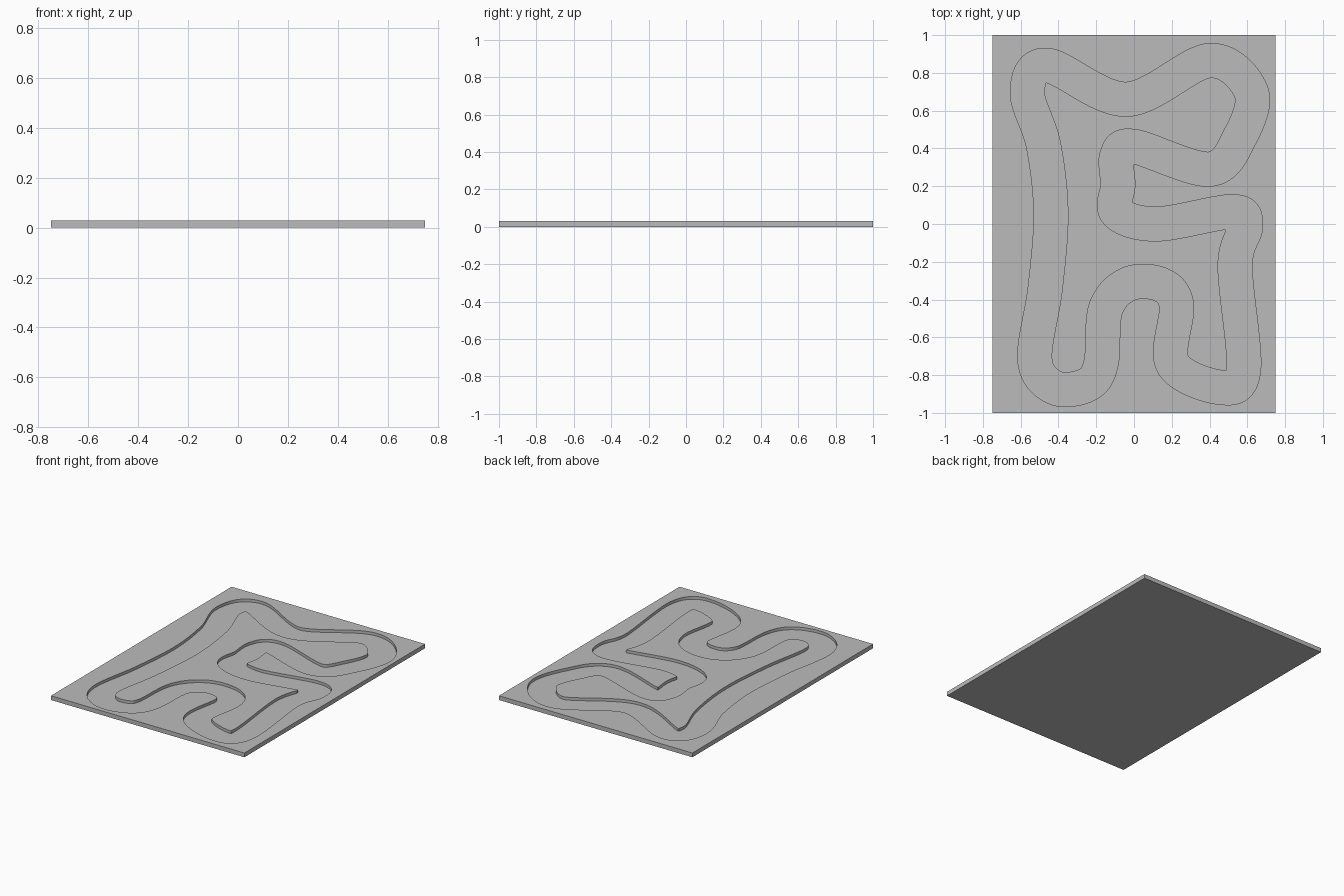
import bpy
import bmesh
from mathutils import Vector, kdtree
from mathutils.geometry import interpolate_bezier, tessellate_polygon

WIDTH, LENGTH, THICK = 1.5, 2.0, 0.03
FLOOR = 0.01          # height of the groove floor
HALF = 0.09           # half the track width
STEPS = 24            # samples per span of the centre line
MIN_STEP = 0.004      # shortest step along a track border

# Control points of the closed track centre line, clockwise from the left side
CENTRE = [
    (-.47, -.34), (-.44, .06), (-.48, .42), (-.565, .7),
    (-.46, .84), (-.04, .66), (.4, .865), (.62, .7), (.56, .46), (.4, .29),
    (0, .41), (-.09, .36), (-.085, .21), (-.09, .06), (.12, 0), (.52, .065),
    (.59, -.01), (.535, -.22), (.58, -.77), (.46, -.865), (.205, -.74),
    (.225, -.43), (.14, -.32), (-.03, -.318), (-.15, -.45), (-.175, -.74),
    (-.25, -.852), (-.42, -.866), (-.525, -.72),
]

cube = bpy.data.objects.get("Cube")
if cube:
    bpy.data.objects.remove(cube, do_unlink=True)


def smooth_loop(points):
    """Closed smooth curve passing through the given points."""
    pts = [Vector((x, y, 0)) for x, y in points]
    n = len(pts)
    result = []
    for i in range(n):
        before, a, b, after = (pts[(i + k) % n] for k in (-1, 0, 1, 2))
        handle_a = a + (b - before) / 6
        handle_b = b - (after - a) / 6
        result += interpolate_bezier(a, handle_a, handle_b, b, STEPS + 1)[:-1]
    return result


def offset_loop(path, distance):
    """Parallel curve at one side, without the folds inside tight bends."""
    tree = kdtree.KDTree(len(path))
    for i, p in enumerate(path):
        tree.insert(p, i)
    tree.balance()
    result = []
    for i, p in enumerate(path):
        along = (path[(i + 1) % len(path)] - path[i - 1]).normalized()
        q = p + Vector((-along.y, along.x, 0)) * distance
        clear = tree.find(q)[2] > abs(distance) - 0.0006
        if clear and (not result or (q - result[-1]).dot(along) > MIN_STEP):
            result.append(q)
    return result


def add_ring(bm, points, height):
    return [bm.verts.new((p.x, p.y, height)) for p in points]


def fill(bm, *rings):
    """Flat area inside the first ring; a second ring is a hole."""
    verts = [v for ring in rings for v in ring]
    for tri in tessellate_polygon([[v.co for v in ring] for ring in rings]):
        bm.faces.new([verts[i] for i in tri])


def wall(bm, low, high):
    """Upright band between two matching rings."""
    for i in range(len(low)):
        bm.faces.new((low[i - 1], low[i], high[i], high[i - 1]))


# Outlines of the board and of the two track borders
x, y = WIDTH / 2, LENGTH / 2
rectangle = [Vector((sx * x, sy * y, 0))
             for sx, sy in ((-1, -1), (1, -1), (1, 1), (-1, 1))]
path = smooth_loop(CENTRE)
outlines = (rectangle, offset_loop(path, HALF), offset_loop(path, -HALF))

bm = bmesh.new()
lows = [add_ring(bm, points, height)
        for points, height in zip(outlines, (0, FLOOR, FLOOR))]
highs = [add_ring(bm, points, THICK) for points in outlines]

# Board edge and groove walls
for low, high in zip(lows, highs):
    wall(bm, low, high)

# Underside, groove floor, raised rim and raised island
fill(bm, lows[0])
fill(bm, lows[1], lows[2])
fill(bm, highs[0], highs[1])
fill(bm, highs[2])
bmesh.ops.recalc_face_normals(bm, faces=bm.faces[:])

mesh = bpy.data.meshes.new("track_board")
bm.to_mesh(mesh)
bm.free()
board = bpy.data.objects.new("track_board", mesh)
bpy.context.collection.objects.link(board)

# Plain grey finish, with rounded walls shaded smooth
grey = bpy.data.materials.new("plain_grey")
grey.use_nodes = True
colour = (0.5, 0.5, 0.5, 1)
grey.diffuse_color = colour
grey.node_tree.nodes["Principled BSDF"].inputs["Base Color"].default_value = colour
mesh.materials.append(grey)
bpy.ops.object.select_all(action="DESELECT")
board.select_set(True)
bpy.context.view_layer.objects.active = board
bpy.ops.object.shade_smooth_by_angle()
